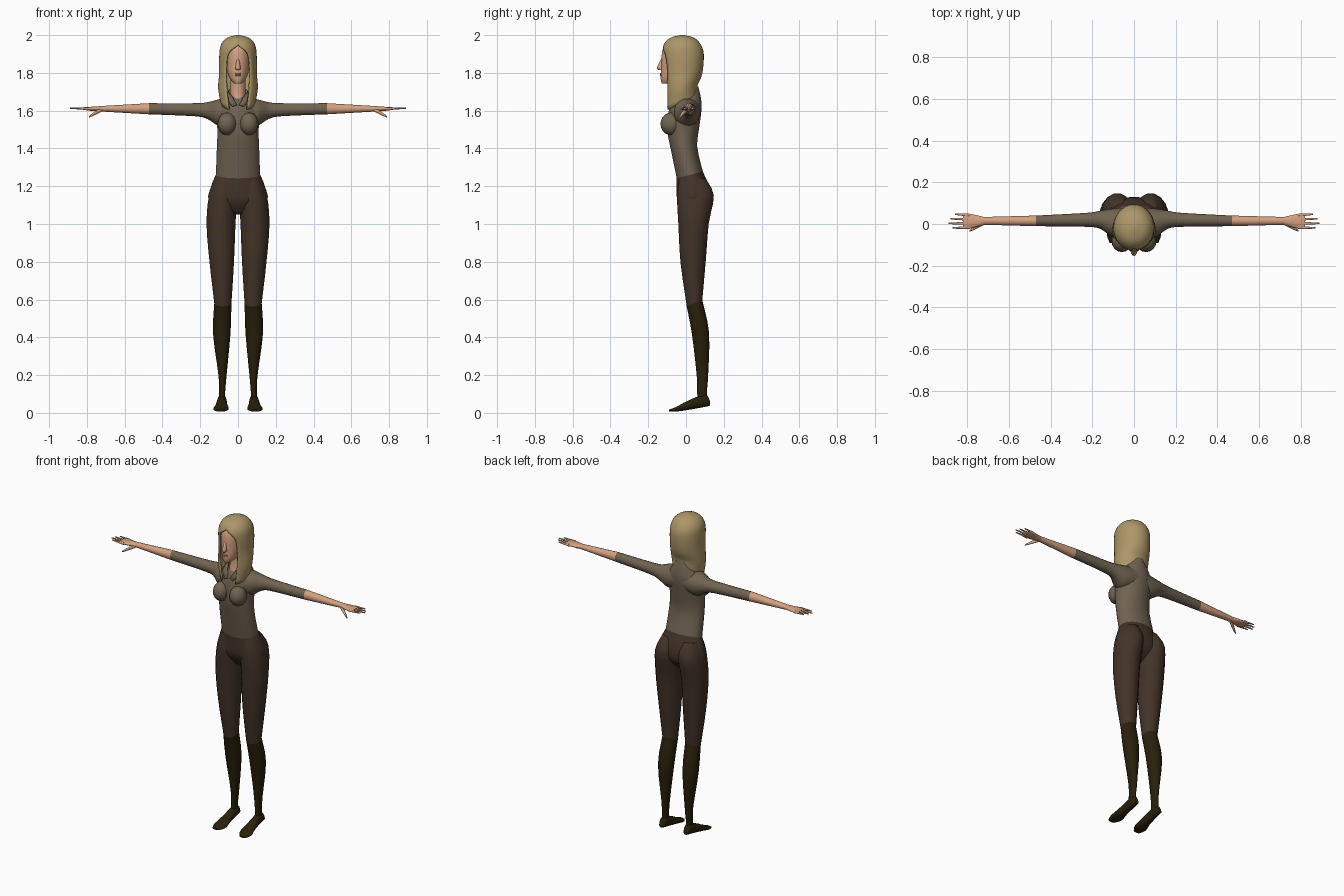
import bpy, bmesh
from math import sin, cos, pi, asin

old = bpy.data.objects.get("Cube")
if old:
    bpy.data.objects.remove(old)


def material(name, red, green, blue):
    mat = bpy.data.materials.new(name)
    mat.use_nodes = True
    mat.diffuse_color = (red, green, blue, 1)
    mat.node_tree.nodes["Principled BSDF"].inputs["Base Color"].default_value = mat.diffuse_color
    return mat


SKIN = material("skin", .66, .36, .22)
HAIR = material("blond_hair", .42, .31, .14)
SHIRT = material("taupe_shirt", .165, .125, .083)
PANTS = material("brown_trousers", .056, .033, .021)
BOOTS = material("dark_boots", .022, .014, .003)


def finish(name, bm, mat, mirror=False):
    """Turn a bmesh into a smooth object, optionally mirrored across x."""
    bmesh.ops.remove_doubles(bm, verts=bm.verts, dist=.0003)
    bmesh.ops.recalc_face_normals(bm, faces=bm.faces)
    mesh = bpy.data.meshes.new(name)
    bm.to_mesh(mesh)
    bm.free()
    mesh.materials.append(mat)
    part = bpy.data.objects.new(name, mesh)
    bpy.context.collection.objects.link(part)
    if mirror:
        part.modifiers.new("mirror", "MIRROR").use_mirror_merge = False
    bpy.ops.object.select_all(action="DESELECT")
    part.select_set(True)
    bpy.context.view_layer.objects.active = part
    bpy.ops.object.shade_smooth_by_angle(angle=1)
    return part


def thicken(part, thickness, offset):
    solid = part.modifiers.new("thickness", "SOLIDIFY")
    solid.thickness = thickness
    solid.offset = offset


def smooth_rows(rows, steps=3):
    """Catmull-Rom interpolation between rows of numbers."""
    result = []
    last = len(rows) - 1
    for i in range(last):
        before, start = rows[max(i - 1, 0)], rows[i]
        end, after = rows[i + 1], rows[min(i + 2, last)]
        for step in range(steps):
            t = step / steps
            row = []
            for a, b, c, d in zip(before, start, end, after):
                leave, arrive = (c - a) / 2, (d - b) / 2
                bend = 3 * (c - b) - 2 * leave - arrive
                twist = 2 * (b - c) + leave + arrive
                row.append(b + t * (leave + t * (bend + t * twist)))
            result.append(row)
    return result + [rows[last]]


def bridge(bm, rings, closed):
    count = len(rings[0])
    for lower, upper in zip(rings, rings[1:]):
        for i in range(count if closed else count - 1):
            j = (i + 1) % count
            bm.faces.new((lower[i], lower[j], upper[j], upper[i]))


def loft(name, mat, rows, axis="z", mirror=False, sides=16, caps=True, tilt_start=0, tilt_end=0):
    """Rows hold: position on the axis, two cross centres, two cross radii."""
    bm = bmesh.new()
    rings = []
    rows = smooth_rows(rows)
    for index, (place, a_mid, b_mid, a_radius, b_radius) in enumerate(rows):
        u = index / (len(rows) - 1)
        tilt = tilt_start * (1 - u) ** 3 + tilt_end * u ** 3
        ring = []
        for i in range(sides):
            angle = 2 * pi * (i + .5) / sides
            a = a_mid + a_radius * cos(angle)
            b = b_mid + b_radius * sin(angle)
            p = place + tilt * sin(angle)
            spot = {"z": (a, b, p), "x": (p, a, b), "y": (a, p, b)}[axis]
            ring.append(bm.verts.new(spot))
        rings.append(ring)
    bridge(bm, rings, True)
    if caps:
        bm.faces.new(rings[0])
        bm.faces.new(rings[-1])
    return finish(name, bm, mat, mirror)


def ball(name, mat, center, size, mirror=False):
    bm = bmesh.new()
    bmesh.ops.create_uvsphere(bm, u_segments=16, v_segments=10, radius=1)
    bmesh.ops.scale(bm, vec=size, verts=bm.verts)
    bmesh.ops.translate(bm, vec=center, verts=bm.verts)
    return finish(name, bm, mat, mirror)


# Shirt body, with an open collar that dips in front
waist = (1.26, 0, .02, .118, .07)
loft("shirt_body", SHIRT, [
    waist,
    (1.4, 0, -.01, .113, .07),
    (1.5, 0, -.015, .11, .085),
    (1.6, 0, -.005, .117, .088),
    (1.65, 0, 0, .09, .08),
    (1.7, 0, .005, .048, .06),
], sides=24, caps=False, tilt_start=.018, tilt_end=.03)
ball("bust", SHIRT, (.058, -.08, 1.53), (.05, .055, .06), True)

# Sleeves and bare forearms
cuff = (.47, .015, 1.61, .026, .03)
wrist = (.72, .015, 1.61, .019, .015)
loft("sleeve", SHIRT, [
    (.03, .01, 1.6, .07, .07),
    (.1, .005, 1.59, .07, .072),
    (.16, .02, 1.6, .045, .046),
    (.23, .02, 1.605, .034, .035),
    cuff,
], "x", True)
loft("forearm", SKIN, [cuff, wrist], "x", True)
loft("palm", SKIN, [
    wrist,
    (.79, .013, 1.61, .037, .01),
    (.82, .014, 1.612, .034, .006),
], "x", True)

# Fingers
for index, (label, tip) in enumerate((("index", .87), ("middle", .89), ("ring", .88), ("little", .86))):
    y = .02 * index - .017
    loft(label + "_finger", SKIN, [
        (.79, y, 1.61, .008, .008),
        (tip, y * 1.1, 1.613, .004, .003),
    ], "x", True, 8)
loft("thumb", SKIN, [
    (.72, .005, 1.605, .01, .01),
    (.76, -.017, 1.585, .009, .01),
    (.79, -.033, 1.566, .004, .004),
], "x", True, 8)

# Hips and trouser legs
loft("trouser_hips", PANTS, [
    waist,
    (1.2, 0, .035, .143, .085),
    (1.12, 0, .04, .155, .085),
    (1.05, 0, .03, .05, .03),
], sides=24, tilt_start=.018)
knee = (.58, .08, .045, .046, .042)
loft("trouser_leg", PANTS, [
    (1.24, .07, .035, .05, .07),
    (1.15, .08, .05, .075, .099),
    (1, .09, .04, .078, .082),
    (.8, .086, .038, .066, .068),
    knee,
], mirror=True, tilt_end=.016)

# Boots: shaft and pointed foot with a raised heel
loft("boot_shaft", BOOTS, [
    knee,
    (.42, .086, .077, .047, .046),
    (.2, .082, .087, .022, .031),
    (.1, .084, .085, .016, .026),
    (.05, .085, .09, .02, .03),
], mirror=True, tilt_start=.016)
loft("boot_foot", BOOTS, [
    (.127, .086, .05, .014, .012),
    (.1, .085, .065, .023, .034),
    (.01, .087, .04, .031, .025),
    (-.05, .09, .02, .041, .013),
    (-.09, .095, .012, .022, .005),
], "y", True)

# Neck and head
loft("neck", SKIN, [
    (1.61, 0, -.02, .04, .055),
    (1.7, 0, -.005, .042, .05),
    (1.8, 0, -.01, .04, .05),
])
loft("head", SKIN, [
    (1.743, 0, -.1, .018, .028),
    (1.77, 0, -.07, .043, .065),
    (1.82, 0, -.045, .06, .088),
    (1.9, 0, -.035, .067, .094),
    (1.94, 0, -.035, .058, .08),
    (1.97, 0, -.03, .03, .04),
], sides=24)
loft("nose", SKIN, [
    (1.814, 0, -.125, .01, .013),
    (1.825, 0, -.134, .014, .02),
    (1.875, 0, -.12, .007, .012),
], sides=10)
for label, z in (("upper_lip", 1.796), ("lower_lip", 1.787)):
    ball(label, SKIN, (0, -.131, z), (.017, .008, .005))

# Long hair: open shell, rows hold height, half width, centre y, depth, half opening
bm = bmesh.new()
rings = []
for z, width, y_mid, depth, gap in smooth_rows([
    (2, .01, -.02, .01, 0),
    (1.985, .06, -.02, .065, 0),
    (1.95, .09, -.02, .098, 0),
    (1.9, .099, -.018, .112, .055),
    (1.8, .1, -.018, .105, .065),
    (1.7, .105, -.027, .088, .06),
    (1.6, .09, -.025, .088, .05),
]):
    start = asin(max(0, gap) / width)
    lift = .4 * max(0, 1.78 - z)
    ring = []
    for i in range(33):
        angle = start + (pi - start) * i / 16
        rear = (1 - cos(angle)) / 2
        ring.append(bm.verts.new((width * sin(angle), y_mid - depth * cos(angle), z + lift * rear)))
    rings.append(ring)
bridge(bm, rings, False)
bm.faces.new(rings[0][:-1])
thicken(finish("hair", bm, HAIR), .01, -1)

# Collar flaps folded over the neckline
bm = bmesh.new()
inner = [(.05, -.015, 1.705), (.03, -.06, 1.675), (.006, -.092, 1.63)]
outer = [(.07, -.02, 1.68), (.058, -.072, 1.655), (.03, -.098, 1.622)]
bridge(bm, [[bm.verts.new(p) for p in edge] for edge in (inner, outer)], False)
thicken(finish("shirt_collar", bm, SHIRT, True), .006, 0)
